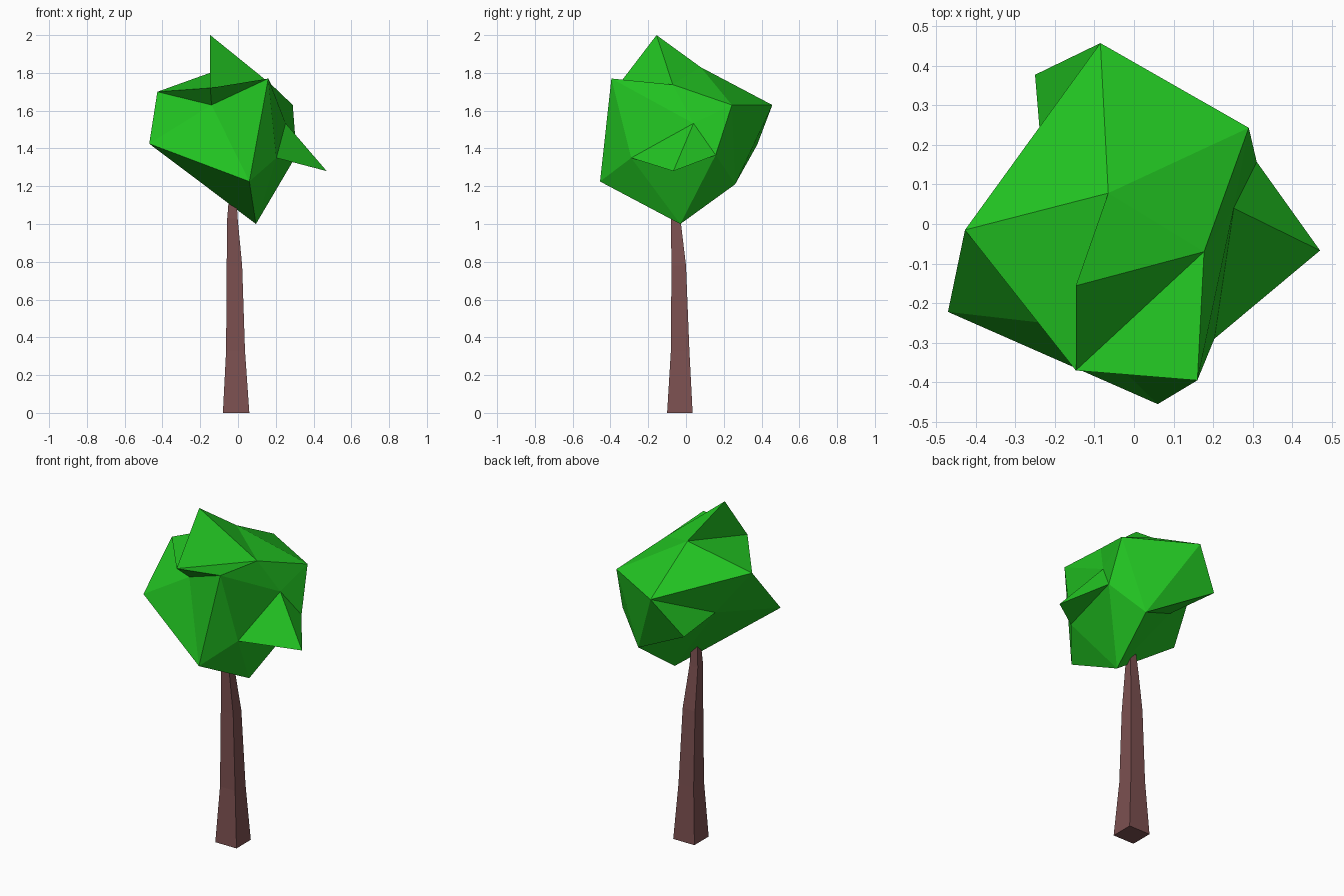
import bpy, bmesh

if "Cube" in bpy.data.objects:
    bpy.data.objects.remove(bpy.data.objects["Cube"])


def build(name, verts, faces, color):
    """Flat-shaded mesh object with consistent outward normals."""
    bm = bmesh.new()
    vs = [bm.verts.new(v) for v in verts]
    for f in faces:
        bm.faces.new([vs[i] for i in f])
    bmesh.ops.recalc_face_normals(bm, faces=bm.faces)
    me = bpy.data.meshes.new(name)
    bm.to_mesh(me)
    bm.free()
    mat = bpy.data.materials.new(name + "_color")
    mat.diffuse_color = color
    mat.use_nodes = True
    mat.node_tree.nodes["Principled BSDF"].inputs["Base Color"].default_value = mat.diffuse_color
    me.materials.append(mat)
    ob = bpy.data.objects.new(name, me)
    bpy.context.collection.objects.link(ob)
    return ob


# Trunk: tapering, slightly bent square sections (z, x0, x1, y0, y1)
sections = [
    (0.00, -.080, .060, -.100, .035),
    (0.33, -.063, .037, -.080, .018),
    (0.78, -.060, .022, -.077, .000),
    (1.03, -.057, -.002, -.080, -.030),
    (1.18, -.045, -.010, -.072, -.042),
]
tv, tf = [], [(0, 1, 2, 3)]
for z, x0, x1, y0, y1 in sections:
    tv += [(x0, y0, z), (x1, y0, z), (x1, y1, z), (x0, y1, z)]
for s in range(len(sections) - 1):
    for k in range(4):
        a, b = 4 * s + k, 4 * s + (k + 1) % 4
        tf.append((a, b, b + 4, a + 4))
n = len(tv)
tf.append((n - 4, n - 3, n - 2, n - 1))
build("trunk", tv, tf, (0.2, 0.08, 0.08, 1))

# Foliage: irregular faceted crown, one letter per corner
corners = {
    "A": (-.147, -.156, 2.00),   # top spike
    "B": (-.147, -.370, 1.72),   # front overhang
    "b": (-.140, -.260, 1.63),   # recess below the overhang
    "C": (.160, -.395, 1.77),
    "D": (.060, -.455, 1.225),
    "E": (-.470, -.222, 1.425),
    "F": (-.427, -.015, 1.70),
    "G": (-.085, .457, 1.63),
    "H": (-.065, .078, 1.83),
    "I": (.290, .243, 1.63),
    "J": (.177, -.070, 1.738),
    "K": (.470, -.067, 1.28),    # right spike
    "L": (.252, .040, 1.533),
    "M": (.310, .157, 1.365),
    "N": (.203, -.290, 1.35),
    "O": (.095, -.030, 1.00),    # lowest point
    "P": (-.250, .377, 1.42),    # back left spike
    "Q": (.133, .260, 1.21),
    "R": (-.222, .040, 1.43),
}
tris = ("EFb EbD bCD FBb BCb FHB AHB ABJ AHJ BCJ HIJ HGI HFG CJL JIL CLN CDN "
        "LNK LKM KNM ILM DNO NMO IMQ MQO IGQ GPQ GPR PRQ RQO ERO EDO FRG FER")
index = {k: i for i, k in enumerate(corners)}
build("foliage", list(corners.values()),
      [[index[c] for c in t] for t in tris.split()], (0.016, 0.55, 0.016, 1))
